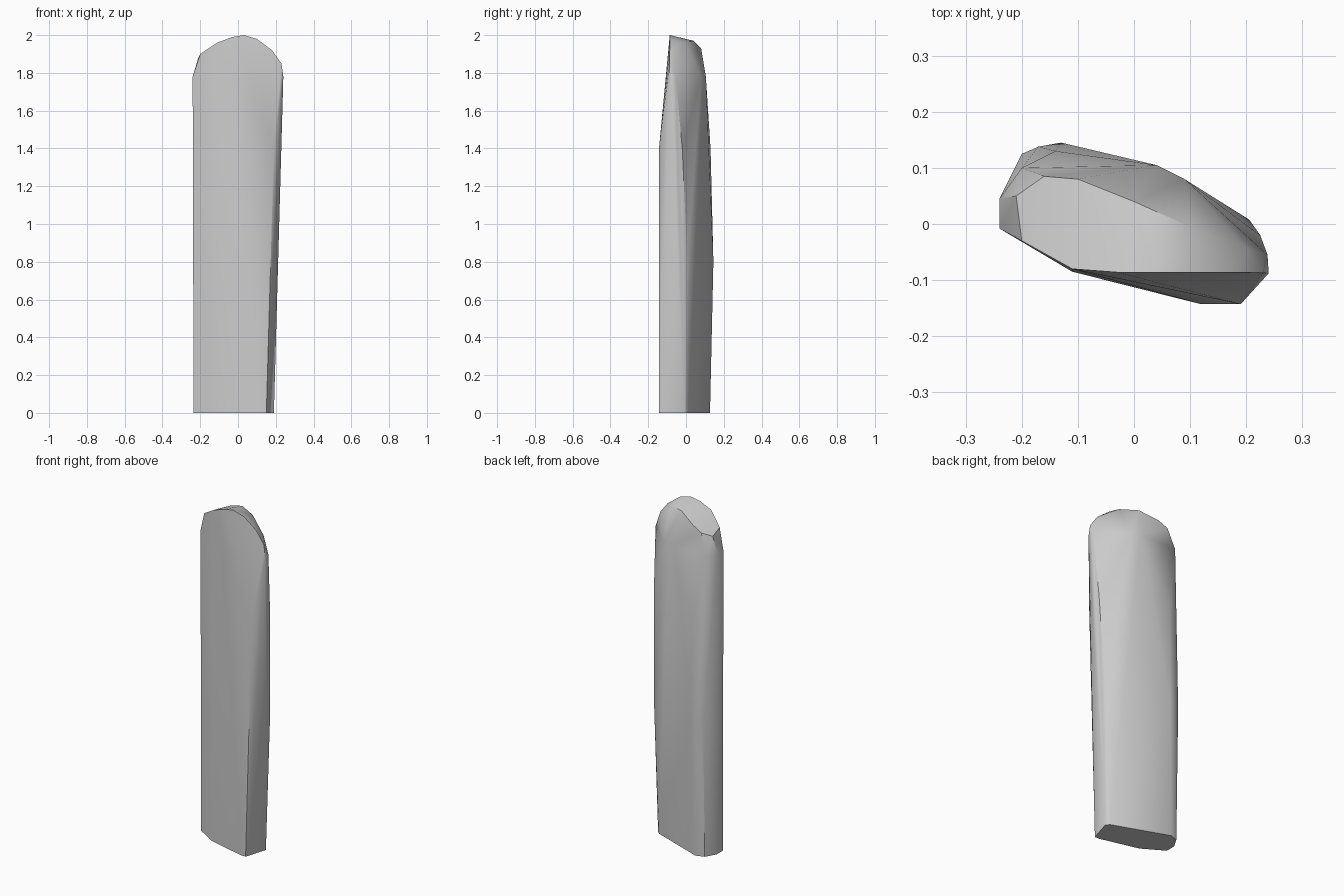
import bpy, bmesh, math

cube = bpy.data.objects.get("Cube")
if cube:
    bpy.data.objects.remove(cube, do_unlink=True)

stone = bpy.data.materials.new("light_grey_stone")
stone.use_nodes = True
grey = (0.6, 0.6, 0.6, 1)
stone.diffuse_color = grey
stone.node_tree.nodes["Principled BSDF"].inputs["Base Color"].default_value = grey

# Outlines of the slab, each a height with its corner points
levels = {
    0.0: [(-.235, -.01), (-.11, -.085), (.12, -.143), (.15, -.143), (.19, -.01),
          (.17, .01), (-.15, .127), (-.2, .11), (-.235, .05)],
    0.8: [(.205, .008), (-.13, .145), (-.17, .138), (-.2, .125)],
    1.4: [(.19, -.143), (.225, -.02), (-.14, .13)],
    1.78: [(-.24, -.008), (-.24, .045), (-.2, .1), (.04, .105), (.09, .08),
           (.238, -.055), (.24, -.088)],
}
points = [(x, y, z) for z, ring in levels.items() for x, y in ring]

# Rounded crown: the front rim, then the softer back rim
points += [(.23, -.087, 1.85), (.18, -.086, 1.92), (.1, -.086, 1.98), (.03, -.086, 2),
           (-.03, -.086, 1.99), (-.11, -.08, 1.96), (-.2, -.03, 1.9)]
points += [(.2, -.045, 1.88), (.1, -.005, 1.96), (0, .04, 1.97),
           (-.1, .08, 1.93), (-.16, .085, 1.9), (-.21, .05, 1.88)]

# Wrap the points into one chiselled block
bm = bmesh.new()
for p in points:
    bm.verts.new(p)
hull = bmesh.ops.convex_hull(bm, input=bm.verts)
loose = {v for v in hull["geom_interior"] + hull["geom_unused"]
         if isinstance(v, bmesh.types.BMVert)}
bmesh.ops.delete(bm, geom=list(loose), context="VERTS")
bmesh.ops.dissolve_limit(bm, angle_limit=math.radians(1), verts=bm.verts, edges=bm.edges)
bmesh.ops.recalc_face_normals(bm, faces=bm.faces)
mesh = bpy.data.meshes.new("standing_stone")
bm.to_mesh(mesh)
bm.free()
mesh.materials.append(stone)

slab = bpy.data.objects.new("standing_stone", mesh)
bpy.context.collection.objects.link(slab)
bpy.context.view_layer.objects.active = slab
slab.select_set(True)
bpy.ops.object.shade_smooth_by_angle(angle=math.radians(35))
